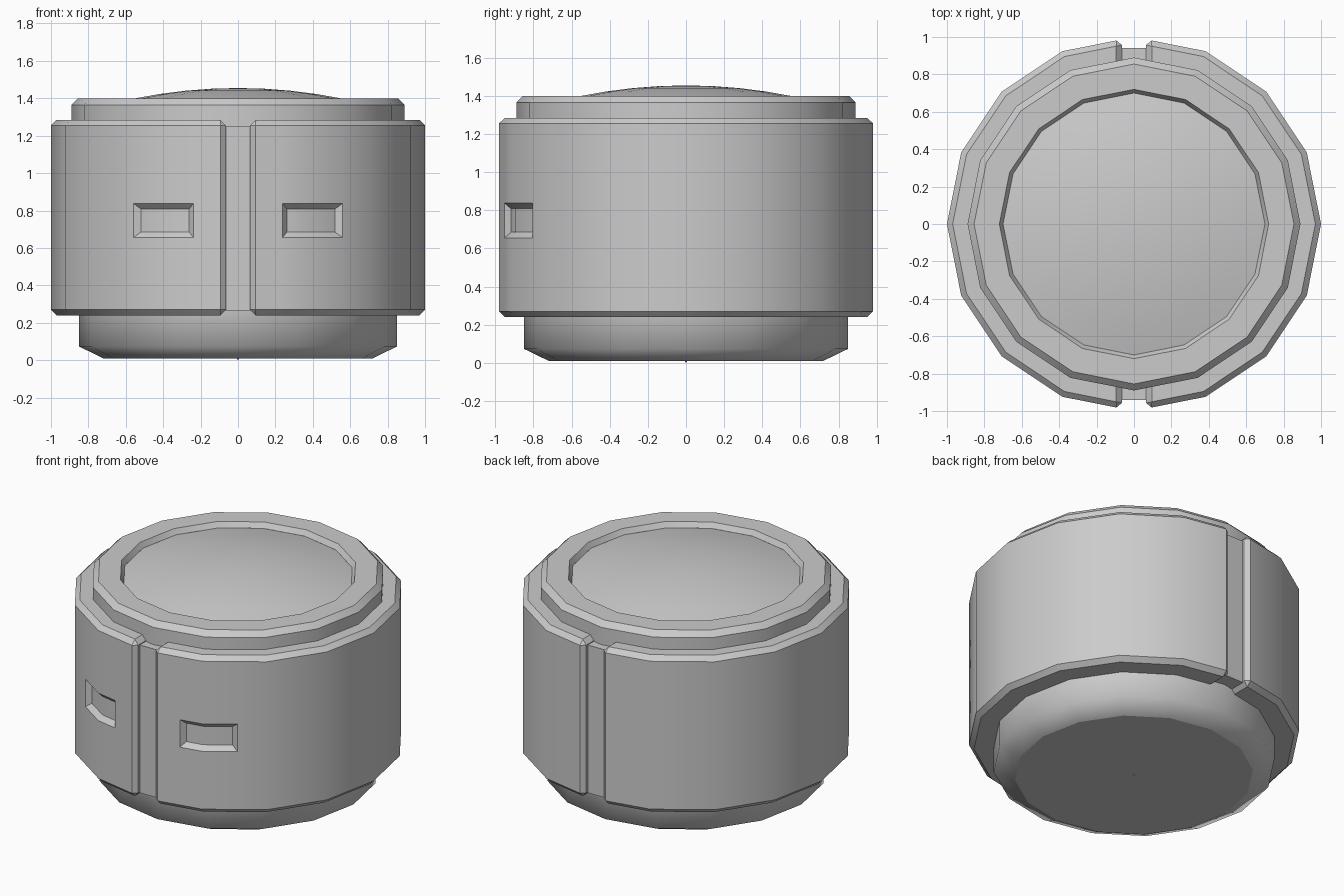
import bpy, bmesh
from math import pi, cos, sin, radians
from mathutils import Vector

cube = bpy.data.objects.get("Cube")
if cube:
    bpy.data.objects.remove(cube)

SIDES = 16
grey = bpy.data.materials.new("plain grey")
grey.use_nodes = True
grey.diffuse_color = (0.6, 0.6, 0.6, 1)
grey.node_tree.nodes["Principled BSDF"].inputs["Base Color"].default_value = (0.6, 0.6, 0.6, 1)


def finish(bm, name, limit=30):
    """Smooth shading with sharp edges above the limit angle."""
    bm.normal_update()
    for f in bm.faces:
        f.smooth = True
    for e in bm.edges:
        e.smooth = e.calc_face_angle(0) < radians(limit)
    mesh = bpy.data.meshes.new(name)
    bm.to_mesh(mesh)
    bm.free()
    mesh.materials.append(grey)
    ob = bpy.data.objects.new(name, mesh)
    bpy.context.collection.objects.link(ob)
    return ob


def lathe(name, profile, limit=30):
    """Revolve (radius, height) points, listed from bottom to top outside."""
    bm = bmesh.new()
    rings = []
    for r, z in profile:
        n = SIDES if r > 0 else 1
        rings.append([bm.verts.new((r * cos(2 * pi * i / SIDES), r * sin(2 * pi * i / SIDES), z))
                      for i in range(n)])
    for a, b in zip(rings, rings[1:]):
        for i in range(SIDES):
            j = (i + 1) % SIDES
            quad = [a[i % len(a)], a[j % len(a)], b[j % len(b)], b[i % len(b)]]
            bm.faces.new(list(dict.fromkeys(quad)))
    return finish(bm, name, limit)


# Base bowl and its flat underside with a tiny centre point
lathe("base", [(0.72, 0.01), (0.85, 0.073), (0.85, 0.3)], 75)
lathe("base_underside", [(0, 0), (0.008, 0.01), (0.72, 0.01)])

# Lid rim with a recess, and the shallow dome inside it
lathe("lid_rim", [(0.89, 1.2), (0.89, 1.365), (0.855, 1.4), (0.72, 1.4), (0.7, 1.366)])
lathe("lid_dome", [(r, 1.455 - 0.182 * r * r) for r in (0.7, 0.56, 0.42, 0.28, 0.14, 0)])


def side_panel(name, side):
    """Half of the outer shell, with chamfered edges and a window recess in front."""
    bm = bmesh.new()
    gap = 0.065
    arc = [Vector((cos(radians(a)), sin(radians(a)), 0)) for a in (67.5, 45, 22.5, 0, -22.5, -45, -67.5)]
    outer = [Vector((gap, 0.987, 0))] + arc + [Vector((gap, -0.987, 0))]
    inner = [Vector((gap, -0.787, 0))] + [p * 0.8 for p in reversed(arc)] + [Vector((gap, 0.787, 0))]
    verts = [bm.verts.new((p.x * side, p.y, 0.24)) for p in outer + inner]
    face = bm.faces.new(verts)
    top = bmesh.ops.extrude_face_region(bm, geom=[face])["geom"]
    bmesh.ops.translate(bm, vec=(0, 0, 1.045), verts=[v for v in top if isinstance(v, bmesh.types.BMVert)])
    bmesh.ops.recalc_face_normals(bm, faces=bm.faces)
    edges = [e for e in bm.edges if e.calc_face_angle(0) > radians(40)]
    bmesh.ops.bevel(bm, geom=edges, offset=0.03, segments=1, affect='EDGES')
    bm.normal_update()

    def front_faces():
        found = []
        for f in bm.faces:
            c = f.calc_center_median()
            if abs(f.normal.z) < 0.1 and f.normal.y < -0.5 and c.y < -0.82 + 0.1 and 0.1 < c.x * side < 0.7:
                found.append(f)
        return found

    # Cut the window outline into the two front facets, then sink it
    cuts = [((0.238 * side, 0, 0), (1, 0, 0)), ((0.56 * side, 0, 0), (1, 0, 0)),
            ((0, 0, 0.655), (0, 0, 1)), ((0, 0, 0.838), (0, 0, 1))]
    for co, no in cuts:
        faces = front_faces()
        geom = faces + list({e for f in faces for e in f.edges}) + list({v for f in faces for v in f.verts})
        bmesh.ops.bisect_plane(bm, geom=geom, plane_co=co, plane_no=no)
    window = []
    for f in front_faces():
        c = f.calc_center_median()
        if 0.238 < c.x * side < 0.56 and 0.655 < c.z < 0.838:
            window.append(f)
    bmesh.ops.inset_region(bm, faces=window, thickness=0.03, depth=-0.03, use_even_offset=True)
    finish(bm, name)


side_panel("left_shell", 1)
side_panel("right_shell", -1)

# Floors of the front and back slots between the shell halves
for name, sign in (("front_slot_floor", -1), ("back_slot_floor", 1)):
    bm = bmesh.new()
    bmesh.ops.create_cube(bm, size=1)
    bmesh.ops.scale(bm, vec=(0.15, 0.14, 0.985), verts=bm.verts)
    bmesh.ops.translate(bm, vec=(0, sign * 0.87, 0.7575), verts=bm.verts)
    finish(bm, name)
